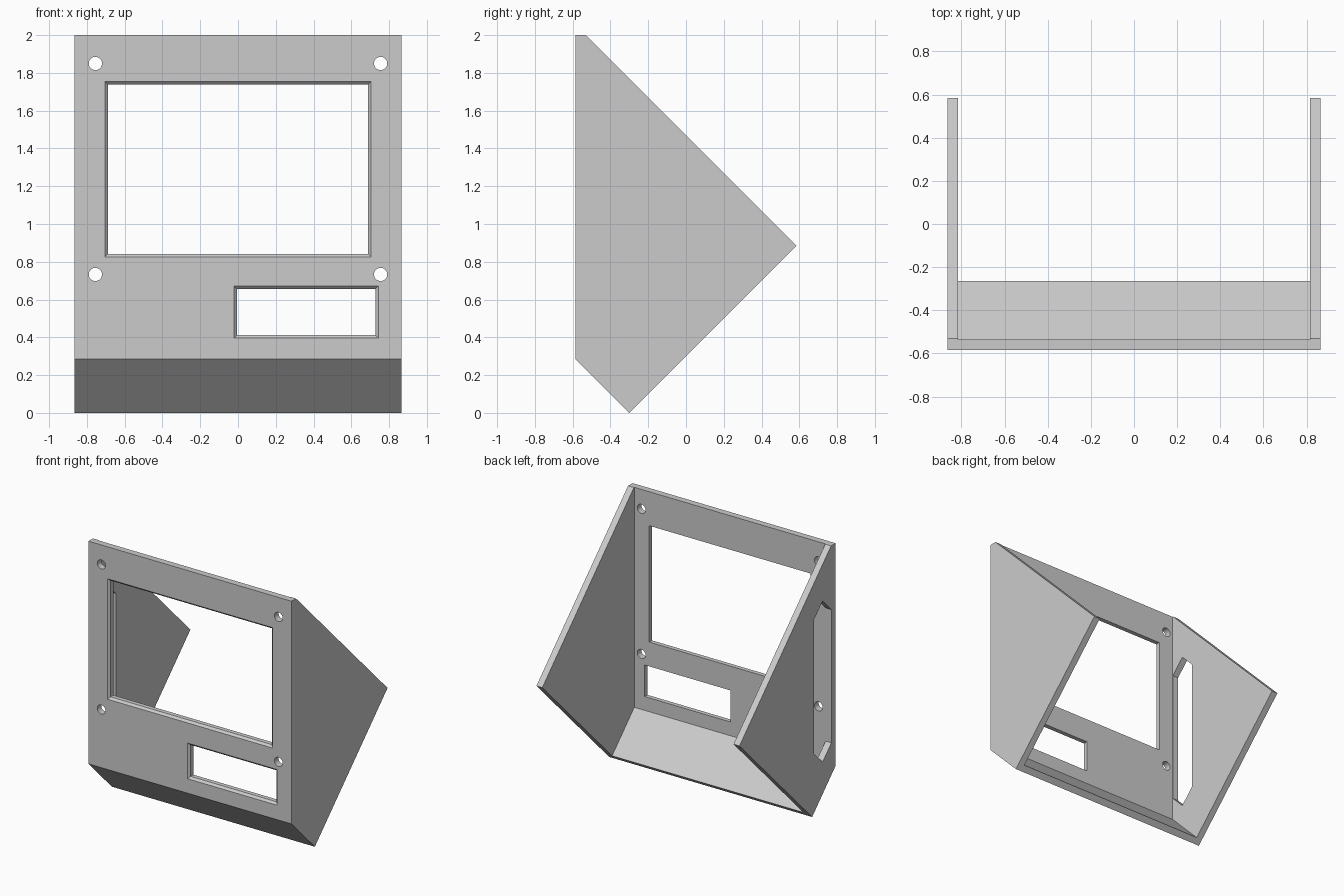
import bpy, bmesh, math

if "Cube" in bpy.data.objects:
    bpy.data.objects.remove(bpy.data.objects["Cube"])

grey = bpy.data.materials.new("plain grey")
grey.diffuse_color = (0.6, 0.6, 0.6, 1)
grey.use_nodes = True
grey.node_tree.nodes["Principled BSDF"].inputs["Base Color"].default_value = grey.diffuse_color

W, T = 0.865, 0.05            # half width, wall thickness
FRONT = -0.585


def loft(name, rings):
    """Closed solid through a list of equal-length point rings."""
    bm = bmesh.new()
    loops = [[bm.verts.new(p) for p in r] for r in rings]
    n = len(loops[0])
    for a, b in zip(loops, loops[1:]):
        for i in range(n):
            bm.faces.new((a[i], a[(i + 1) % n], b[(i + 1) % n], b[i]))
    bm.faces.new(loops[0])
    bm.faces.new(loops[-1])
    bmesh.ops.recalc_face_normals(bm, faces=bm.faces[:])
    me = bpy.data.meshes.new(name)
    bm.to_mesh(me)
    bm.free()
    me.materials.append(grey)
    ob = bpy.data.objects.new(name, me)
    bpy.context.collection.objects.link(ob)
    return ob


def side_prism(name, profile, x0, x1):
    return loft(name, [[(x, y, z) for y, z in profile] for x in (x0, x1)])


def window(name, x0, x1, z0, z1, c=0.016):
    """Rectangular opening with a 45 degree chamfer on the front."""
    def ring(y, o):
        return [(x0 - o, y, z0 - o), (x1 + o, y, z0 - o),
                (x1 + o, y, z1 + o), (x0 - o, y, z1 + o)]
    return loft(name, [ring(FRONT - 0.01, c + 0.01), ring(FRONT + c, 0),
                       ring(FRONT + 0.12, 0)])


def hole(name, x, z, r=0.035, n=32):
    return loft(name, [[(x + r * math.cos(2 * math.pi * i / n), y,
                         z + r * math.sin(2 * math.pi * i / n))
                        for i in range(n)] for y in (FRONT - 0.05, FRONT + 0.12)])


# Enclosure outer form
body = side_prism("display_enclosure",
                  [(FRONT, 2), (-0.53, 2), (0.585, 0.885), (-0.30, 0), (FRONT, 0.285)], -W, W)

# Hollow interior, open at the back and top
s = T * math.sqrt(2)
inner = FRONT + T
slope = -0.30 + s             # y + z on the inner face of the sloped floor
cutters = [side_prism("interior", [(inner, slope - inner), (inner, 3), (2, 3),
                                   (2, slope - 2)], -W + T, W - T)]

# Screen opening and small control opening
cutters.append(window("screen_opening", -0.688, 0.688, 0.842, 1.738))
cutters.append(window("control_opening", -0.005, 0.727, 0.412, 0.655))

# Four screw holes
for x in (-0.755, 0.755):
    for z in (0.733, 1.85):
        cutters.append(hole("screw_hole", x, z))

# Pointed slot in the left wall only
h, yc = 0.107, -0.427
cutters.append(side_prism("side_slot", [
    (yc, 0.375), (yc + h, 0.375 + h), (yc + h, 1.615 - h),
    (yc, 1.615), (yc - h, 1.615 - h), (yc - h, 0.375 + h)], -W - 0.1, -W + 0.08))

for c in cutters:
    c.hide_render = True
    m = body.modifiers.new(c.name, 'BOOLEAN')
    m.operation, m.solver, m.object = 'DIFFERENCE', 'EXACT', c

# Bake the cuts and drop the cutters
bpy.context.view_layer.update()
dg = bpy.context.evaluated_depsgraph_get()
mesh = bpy.data.meshes.new_from_object(body.evaluated_get(dg))
body.modifiers.clear()
body.data = mesh
for c in cutters:
    bpy.data.objects.remove(c)
